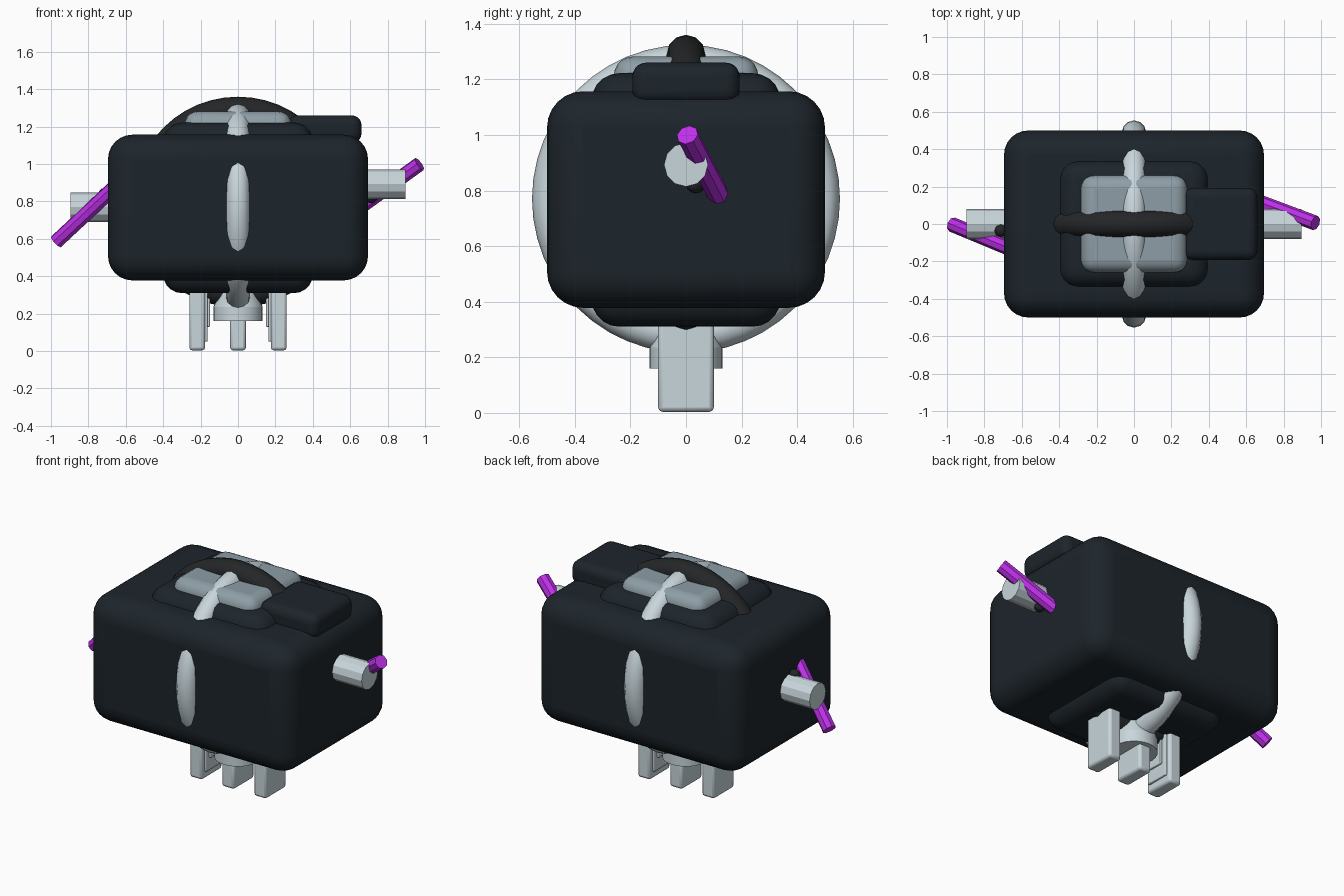
import bpy, math
from mathutils import Vector

if "Cube" in bpy.data.objects:
    bpy.data.objects.remove(bpy.data.objects["Cube"])


def material(name, rgb):
    m = bpy.data.materials.new(name)
    m.diffuse_color = (*rgb, 1)
    m.use_nodes = True
    m.node_tree.nodes["Principled BSDF"].inputs["Base Color"].default_value = m.diffuse_color
    return m


DARK = material("dark_shell", (0.012, 0.018, 0.024))
BLACK = material("black_rubber", (0.017, 0.019, 0.02))
LIGHT = material("light_metal", (0.58, 0.67, 0.71))
PANEL = material("grey_panel", (0.27, 0.34, 0.38))
PURPLE = material("purple_rod", (0.52, 0.03, 0.82))


def finish(name, mat, angle=40):
    ob = bpy.context.object
    ob.name = name
    ob.data.materials.append(mat)
    bpy.ops.object.shade_smooth_by_angle(angle=math.radians(angle))
    return ob


def box(name, lo, hi, bevel, mat, segments=5):
    lo, hi = Vector(lo), Vector(hi)
    bpy.ops.mesh.primitive_cube_add(size=1, location=(lo + hi) / 2)
    ob = bpy.context.object
    ob.scale = hi - lo
    bpy.ops.object.transform_apply(location=False, rotation=False, scale=True)
    finish(name, mat)
    if bevel:
        b = ob.modifiers.new("rounding", 'BEVEL')
        b.width, b.segments = bevel, segments
    return ob


def rod(name, a, b, radius, sides, mat):
    a, b = Vector(a), Vector(b)
    d = b - a
    bpy.ops.mesh.primitive_cylinder_add(
        vertices=sides, radius=radius, depth=d.length, location=(a + b) / 2,
        rotation=d.to_track_quat('Z', 'Y').to_euler())
    return finish(name, mat, 25)


def ring(name, z, outer, tube, rotation, mat):
    bpy.ops.mesh.primitive_torus_add(
        major_segments=48, minor_segments=12, major_radius=outer - tube,
        minor_radius=tube, location=(0, 0, z), rotation=rotation)
    return finish(name, mat, 60)


# Nested rounded housings and the module on top
box("main_body", (-0.695, -0.5, 0.378), (0.695, 0.5, 1.157), 0.13, DARK, 6)
box("inner_housing", (-0.4, -0.34, 0.31), (0.4, 0.34, 1.222), 0.1, DARK)
box("top_panel", (-0.285, -0.26, 0.45), (0.285, 0.26, 1.282), 0.07, PANEL)
box("top_module", (0.265, -0.193, 1.112), (0.66, 0.193, 1.26), 0.05, DARK)

# Crossing bands
ring("dark_band", 0.797, 0.563, 0.07, (math.pi / 2, 0, 0), BLACK)
ring("light_band", 0.77, 0.554, 0.065, (0, math.pi / 2, 0), LIGHT)

# Side stubs with slanted rods
for side, s, z in (("right", 1, 0.893), ("left", -1, 0.77)):
    rod(side + "_stub", (s * 0.6, 0, z), (s * 0.895, 0, z), 0.079, 12, LIGHT)
    bpy.ops.mesh.primitive_uv_sphere_add(
        segments=8, ring_count=6, radius=0.035,
        location=(s * 0.712, s * 0.035, z - s * 0.068))
    finish(side + "_stub_knob", BLACK)
rod("right_rod", (0.97, 0.005, 1.0), (0.57, 0.155, 0.71), 0.04, 8, PURPLE)
rod("left_rod", (-0.972, -0.003, 0.585), (-0.57, -0.17, 0.96), 0.04, 8, PURPLE)

# Hub below the body
rod("hub", (0, 0, 0.16), (0, 0, 0.235), 0.132, 24, LIGHT)
bpy.ops.mesh.primitive_cone_add(vertices=24, radius1=0.132, radius2=0.095,
                                depth=0.115, location=(0, 0, 0.2925))
finish("hub_neck", LIGHT)

# Feet, with stepped ribs on the inside of the outer pair
box("middle_foot", (-0.042, -0.1, 0.004), (0.042, 0.1, 0.22), 0.015, LIGHT, 2)
for side, s in (("right", 1), ("left", -1)):
    def foot_part(name, x0, x1, y, z, bevel):
        xs = sorted((s * x0, s * x1))
        box(side + name, (xs[0], -y, z), (xs[1], y, 0.4), bevel, LIGHT, 2)
    foot_part("_foot", 0.176, 0.26, 0.1, 0.004, 0.015)
    foot_part("_foot_rib", 0.163, 0.19, 0.075, 0.05, 0.005)
    foot_part("_foot_inner_rib", 0.15, 0.18, 0.05, 0.13, 0.005)
